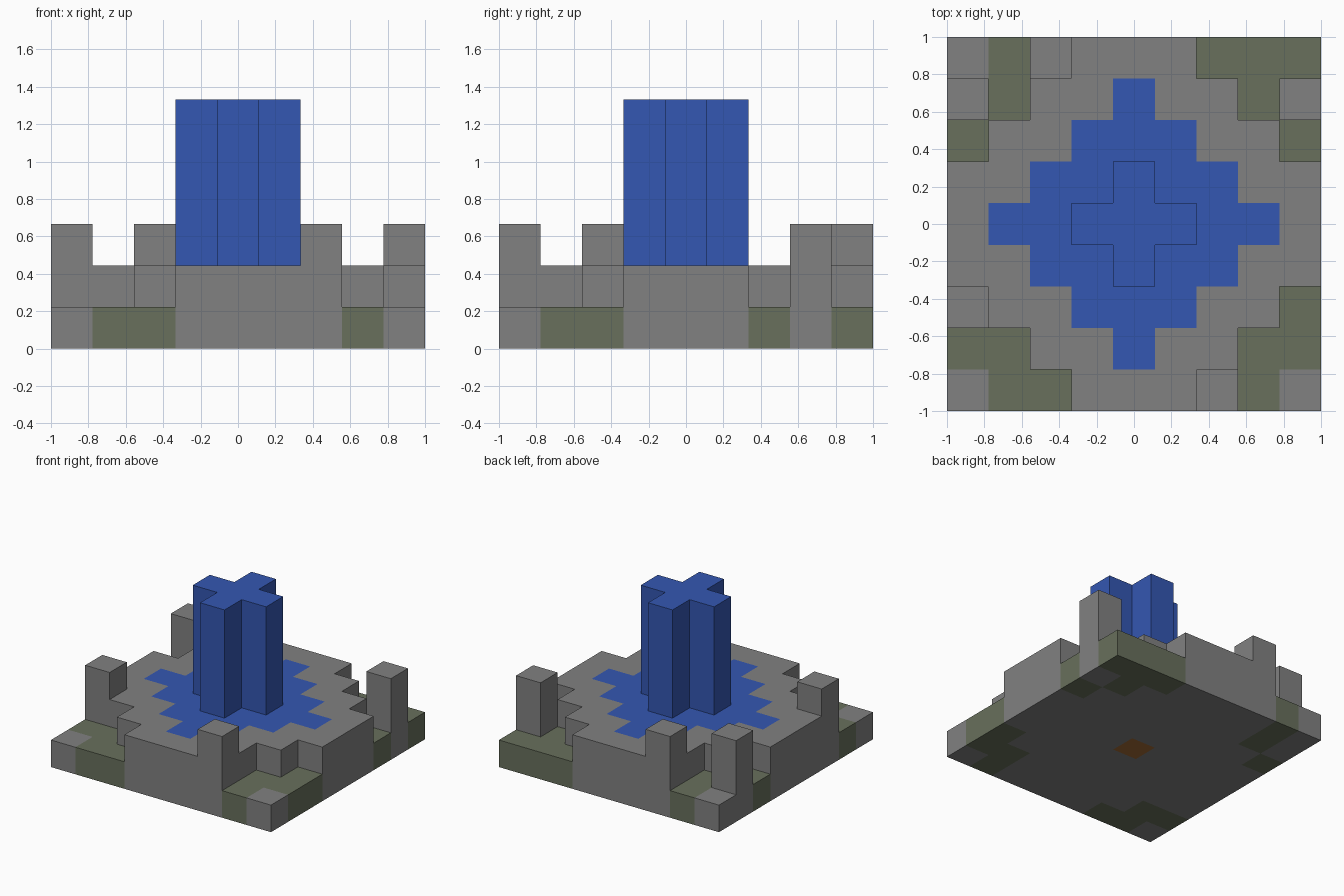
import bpy
import bmesh

cube = bpy.data.objects.get("Cube")
if cube:
    bpy.data.objects.remove(cube, do_unlink=True)

# Ground plan, back row first:
# s low stone, m moss, t terrace, p post, w water, f fountain column
PLAN = [
    "smptttmmm",
    "pmttwttmp",
    "mttwwwttm",
    "ttwwfwwtt",
    "twwfffwwt",
    "ttwwfwwtt",
    "pttwwwttm",
    "mmttwttmm",
    "smmtttpms",
]
N = len(PLAN)
CELL = 2 / N
MIDDLE = (N // 2, N // 2)
KIND = {(i, N - 1 - r): k for r, row in enumerate(PLAN) for i, k in enumerate(row)}


def make_material(name, rgb):
    mat = bpy.data.materials.new(name)
    mat.use_nodes = True
    color = (*rgb, 1)
    mat.diffuse_color = color
    mat.node_tree.nodes["Principled BSDF"].inputs["Base Color"].default_value = color
    return mat


STONE, MOSS, WATER, EARTH = range(4)
MATERIALS = [
    make_material("grey stone", (0.22, 0.22, 0.22)),
    make_material("moss green", (0.138, 0.162, 0.107)),
    make_material("water blue", (0.034, 0.095, 0.445)),
    make_material("brown earth", (0.36, 0.15, 0.037)),
]


def cells_of(kinds):
    return {c for c, k in KIND.items() if k in kinds}


def build_layer(name, cells, low, high, paint, covered=(), floor=False):
    """Raise a set of grid cells; only outer faces are made."""
    bm = bmesh.new()

    def face(cell, side, corners):
        verts = [bm.verts.new((x * CELL - 1, y * CELL - 1, z * CELL)) for x, y, z in corners]
        bm.faces.new(verts).material_index = paint(cell, side)

    for cell in sorted(cells):
        i, j = cell
        ring = [(i, j), (i + 1, j), (i + 1, j + 1), (i, j + 1)]
        if cell not in covered:
            face(cell, "top", [(x, y, high) for x, y in ring])
        if floor:
            face(cell, "bottom", [(x, y, low) for x, y in reversed(ring)])
        neighbours = [(i, j - 1), (i + 1, j), (i, j + 1), (i - 1, j)]
        for n, beside in enumerate(neighbours):
            if beside not in cells:
                a, b = ring[n], ring[(n + 1) % 4]
                face(cell, "wall", [(*a, low), (*b, low), (*b, high), (*a, high)])

    bmesh.ops.remove_doubles(bm, verts=bm.verts[:], dist=CELL / 100)
    mesh = bpy.data.meshes.new(name)
    bm.to_mesh(mesh)
    bm.free()
    for mat in MATERIALS:
        mesh.materials.append(mat)
    obj = bpy.data.objects.new(name, mesh)
    bpy.context.collection.objects.link(obj)
    return obj


def paint_base(cell, side):
    if side == "bottom" and cell == MIDDLE:
        return EARTH
    return MOSS if KIND[cell] == "m" else STONE


def paint_terrace(cell, side):
    return WATER if side == "top" and KIND[cell] == "w" else STONE


everything = set(KIND)
raised = cells_of("tpwf")
posts = cells_of("p")
column = cells_of("f")

# Square slab with mossy patches
build_layer("base_slab", everything, 0, 1, paint_base, covered=raised, floor=True)
# Stepped terrace holding the pool
build_layer("terrace_and_pool", raised, 1, 2, paint_terrace, covered=posts | column)
# Broken stone posts around the rim
build_layer("rim_posts", posts, 2, 3, lambda cell, side: STONE)
# Cross-shaped column of water
build_layer("water_column", column, 2, 6, lambda cell, side: WATER)
